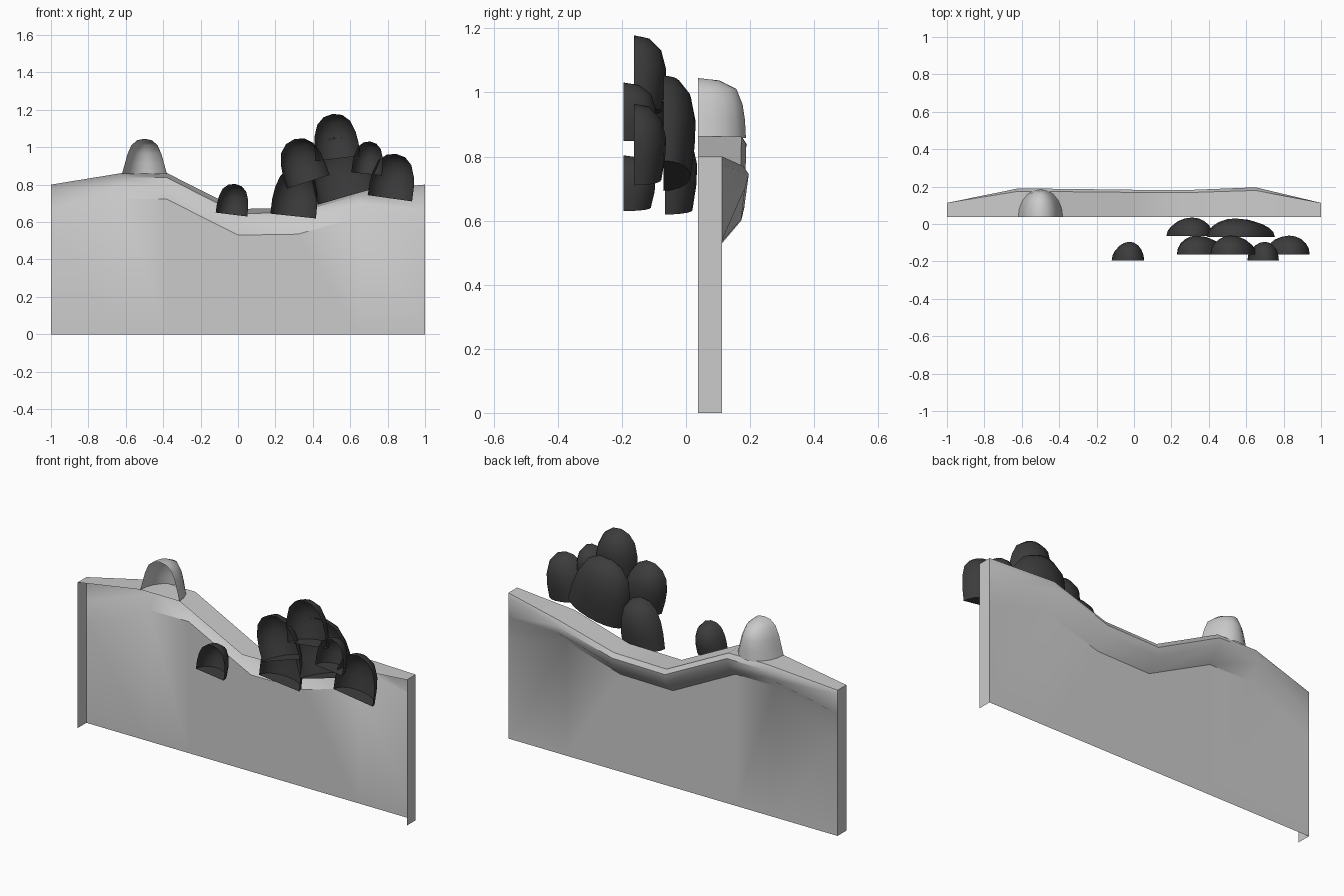
import bpy, bmesh
from math import sin, cos, pi, radians
from mathutils import Matrix, Vector

if "Cube" in bpy.data.objects:
    bpy.data.objects.remove(bpy.data.objects["Cube"])

dark = bpy.data.materials.new("dark_foliage")
dark.diffuse_color = (0.045, 0.045, 0.045, 1)
dark.use_nodes = True
dark.node_tree.nodes["Principled BSDF"].inputs["Base Color"].default_value = dark.diffuse_color


def make_object(name, bm, angle, mat=None):
    me = bpy.data.meshes.new(name)
    bm.to_mesh(me)
    bm.free()
    ob = bpy.data.objects.new(name, me)
    bpy.context.collection.objects.link(ob)
    if mat:
        me.materials.append(mat)
    bpy.context.view_layer.objects.active = ob
    ob.select_set(True)
    bpy.ops.object.shade_smooth_by_angle(angle=radians(angle))
    ob.select_set(False)
    return ob


def half_dome(bm, profile, width, height, depth, steps=10, bottom=True):
    """Half shell, open towards -y: stacked half-ellipse rings plus an apex."""
    rings = []
    for w, d, h in profile:
        rings.append([bm.verts.new((width / 2 * w * cos(pi * i / steps),
                                    depth * d * sin(pi * i / steps),
                                    height * h)) for i in range(steps + 1)])
    for a, b in zip(rings, rings[1:]):
        for i in range(steps):
            bm.faces.new((a[i + 1], a[i], b[i], b[i + 1])[::-1])
    apex = bm.verts.new((0, 0, height))
    for i in range(steps):
        bm.faces.new((rings[-1][i], rings[-1][i + 1], apex))
    if bottom:
        bm.faces.new(rings[0][::-1])


# Wall shell: open at the front and bottom, ledge bulging at the back
FRONT, BACK = 0.037, 0.113
# x, top height, bulge depth
columns = [(-1, 0.80, 0), (-0.62, 0.862, 0.077), (-0.38, 0.862, 0.075),
           (0.0, 0.67, 0.07), (0.32, 0.675, 0.07), (0.65, 0.77, 0.083), (1, 0.80, 0)]
bm = bmesh.new()
grid = []
for x, top, b in columns:
    low, mid = (0.26, 0.13) if b == 0 else (0.14, 0.07)
    pts = [(BACK, 0), (BACK, top - low), (BACK + b * 0.85, top - mid),
           (BACK + b, top - 0.025), (BACK + b * 0.8, top), (FRONT, top)]
    grid.append([bm.verts.new((x, y, z)) for y, z in pts])
for a, b in zip(grid, grid[1:]):
    for i in range(len(a) - 1):
        bm.faces.new((b[i], a[i], a[i + 1], b[i + 1]))
# End flanges
for col, x in ((grid[0], -1), (grid[-1], 1)):
    foot = bm.verts.new((x, FRONT, 0))
    bm.faces.new(col + [foot])
bmesh.ops.remove_doubles(bm, verts=bm.verts, dist=1e-5)
bmesh.ops.recalc_face_normals(bm, faces=bm.faces)
make_object("wall", bm, 40)

# Rounded knob on the wall top
bm = bmesh.new()
half_dome(bm, [(1, 1, 0), (0.87, 0.98, 0.3), (0.76, 0.93, 0.56),
               (0.58, 0.8, 0.82), (0.32, 0.45, 0.96)],
          0.24, 0.187, 0.15, bottom=False)
bm.transform(Matrix.Translation((-0.5, FRONT, 0.858)))
make_object("wall_knob", bm, 50)

# Bushes: base centre x, front y, base z, width, height, tilt in degrees
bushes = [(-0.035, -0.195, 0.640, 0.17, 0.165, -7),
          (0.295, -0.065, 0.632, 0.245, 0.26, -6),
          (0.375, -0.162, 0.815, 0.24, 0.24, 18),
          (0.535, -0.162, 0.940, 0.24, 0.24, 7),
          (0.590, -0.070, 0.740, 0.34, 0.32, 16),
          (0.688, -0.195, 0.857, 0.165, 0.175, -6),
          (0.812, -0.162, 0.727, 0.24, 0.24, -8)]
shape = [(1, 0.85, 0), (0.99, 0.97, 0.3), (0.92, 1, 0.55),
         (0.74, 0.85, 0.8), (0.42, 0.5, 0.95)]
for n, (x, y, z, w, h, tilt) in enumerate(bushes, 1):
    bm = bmesh.new()
    half_dome(bm, shape, w, h, 0.1)
    bm.transform(Matrix.Translation((x, y, z)) @ Matrix.Rotation(radians(-tilt), 4, 'Y'))
    make_object(f"bush_{n}", bm, 50, dark)
